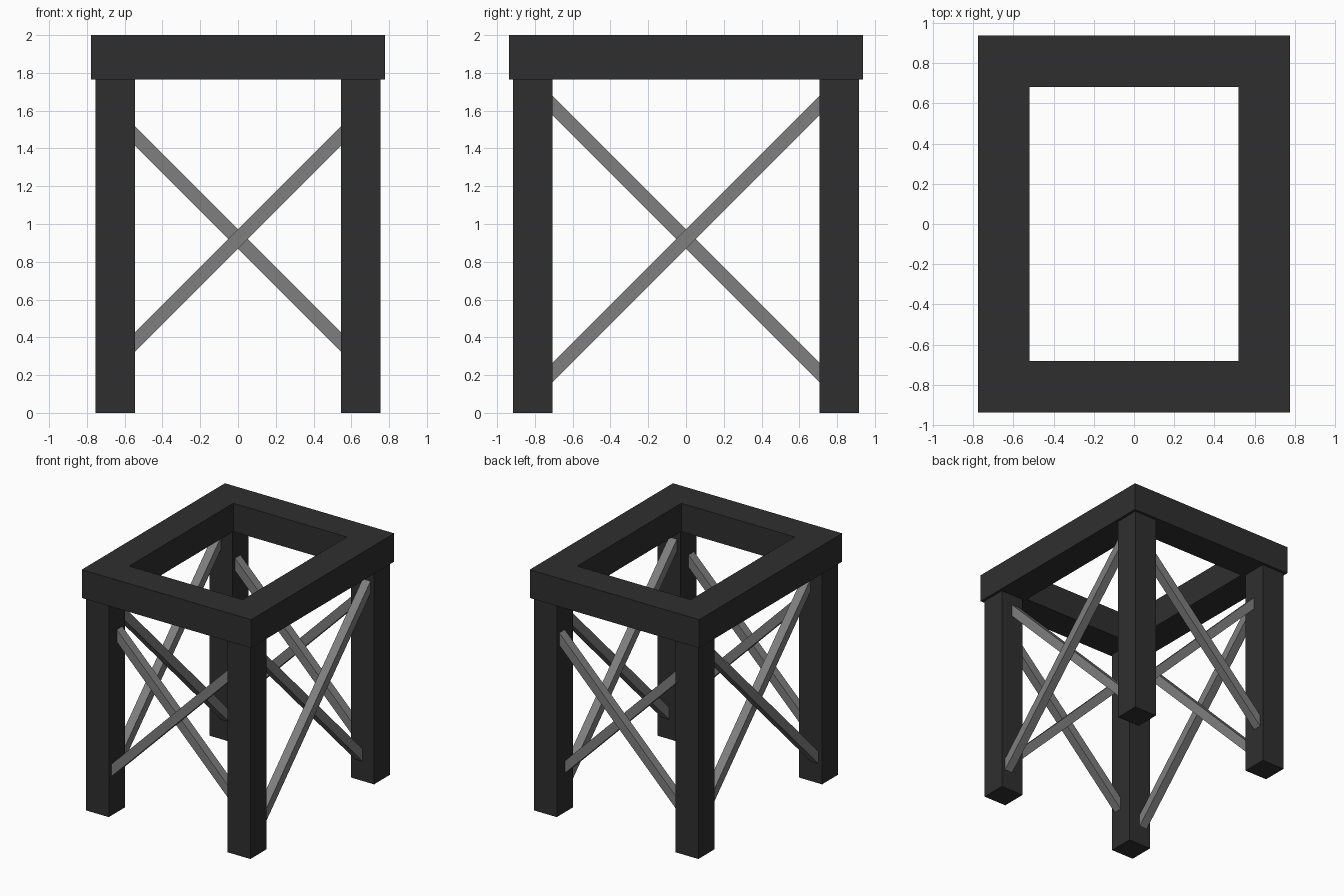
import bpy, bmesh
from mathutils import Matrix, Vector

if "Cube" in bpy.data.objects:
    bpy.data.objects.remove(bpy.data.objects["Cube"])

LEG_X, LEG_Y, LEG_W = 0.65, 0.811, 0.21   # leg centres and width
FRAME_X, FRAME_Y, FRAME_W = 0.777, 0.938, 0.256
FRAME_Z, TOP_Z = 1.765, 2.0
BRACE_W, BRACE_Z = 0.072, 0.92


def material(name, value):
    m = bpy.data.materials.new(name)
    m.diffuse_color = (value, value, value, 1)
    m.use_nodes = True
    m.node_tree.nodes["Principled BSDF"].inputs["Base Color"].default_value = m.diffuse_color
    return m


DARK = material("charcoal", 0.028)
GREY = material("mid grey", 0.21)


def add_object(name, bm, mat):
    bmesh.ops.recalc_face_normals(bm, faces=bm.faces[:])
    mesh = bpy.data.meshes.new(name)
    bm.to_mesh(mesh)
    bm.free()
    mesh.materials.append(mat)
    obj = bpy.data.objects.new(name, mesh)
    bpy.context.collection.objects.link(obj)
    return obj


def box(name, centre, size, mat):
    bm = bmesh.new()
    bmesh.ops.create_cube(bm, size=1, matrix=Matrix.Translation(centre) @ Matrix.Diagonal((*size, 1)))
    return add_object(name, bm, mat)


def brace(name, along_x, offset, half_span, rise):
    """45 degree bar with upright ends, just entering the legs on both sides."""
    half_z = BRACE_W * 2 ** 0.5 / 2
    bm = bmesh.new()
    corners = []
    for s, dz in ((-1, -half_z), (1, -half_z), (1, half_z), (-1, half_z)):
        u, z = s * half_span, BRACE_Z + rise * s * half_span + dz
        v = offset - BRACE_W / 2
        corners.append(bm.verts.new((u, v, z) if along_x else (v, u, z)))
    face = bm.faces.new(corners)
    result = bmesh.ops.extrude_face_region(bm, geom=[face])
    moved = [g for g in result["geom"] if isinstance(g, bmesh.types.BMVert)]
    step = Vector((0, BRACE_W, 0)) if along_x else Vector((BRACE_W, 0, 0))
    bmesh.ops.translate(bm, verts=moved, vec=step)
    return add_object(name, bm, GREY)


# Top frame: one ring with a rectangular opening
bm = bmesh.new()
rings = []
for z in (FRAME_Z, TOP_Z):
    for inset in (0, FRAME_W):
        x, y = FRAME_X - inset, FRAME_Y - inset
        rings.append([bm.verts.new((sx * x, sy * y, z))
                      for sx, sy in ((-1, -1), (1, -1), (1, 1), (-1, 1))])
low_out, low_in, top_out, top_in = rings
for a, b in ((low_out, top_out), (top_out, top_in), (top_in, low_in), (low_in, low_out)):
    for i in range(4):
        j = (i + 1) % 4
        bm.faces.new((a[i], a[j], b[j], b[i]))
add_object("top_frame", bm, DARK)

# Four square legs
for sy, depth in ((-1, "front"), (1, "back")):
    for sx, side in ((-1, "left"), (1, "right")):
        box(f"{depth}_{side}_leg", (sx * LEG_X, sy * LEG_Y, FRAME_Z / 2),
            (LEG_W, LEG_W, FRAME_Z), DARK)

# Crossed braces: the rising bar lies outside, the falling bar inside
for s, across, along in ((-1, "front", "left"), (1, "back", "right")):
    for rise, kind in ((1, "rising"), (-1, "falling")):
        shift = rise * BRACE_W / 2
        brace(f"{across}_{kind}_brace", True, s * (LEG_Y + shift), LEG_X - LEG_W / 2 + 0.01, rise)
        brace(f"{along}_{kind}_brace", False, s * (LEG_X + shift), LEG_Y - LEG_W / 2 + 0.01, rise)
